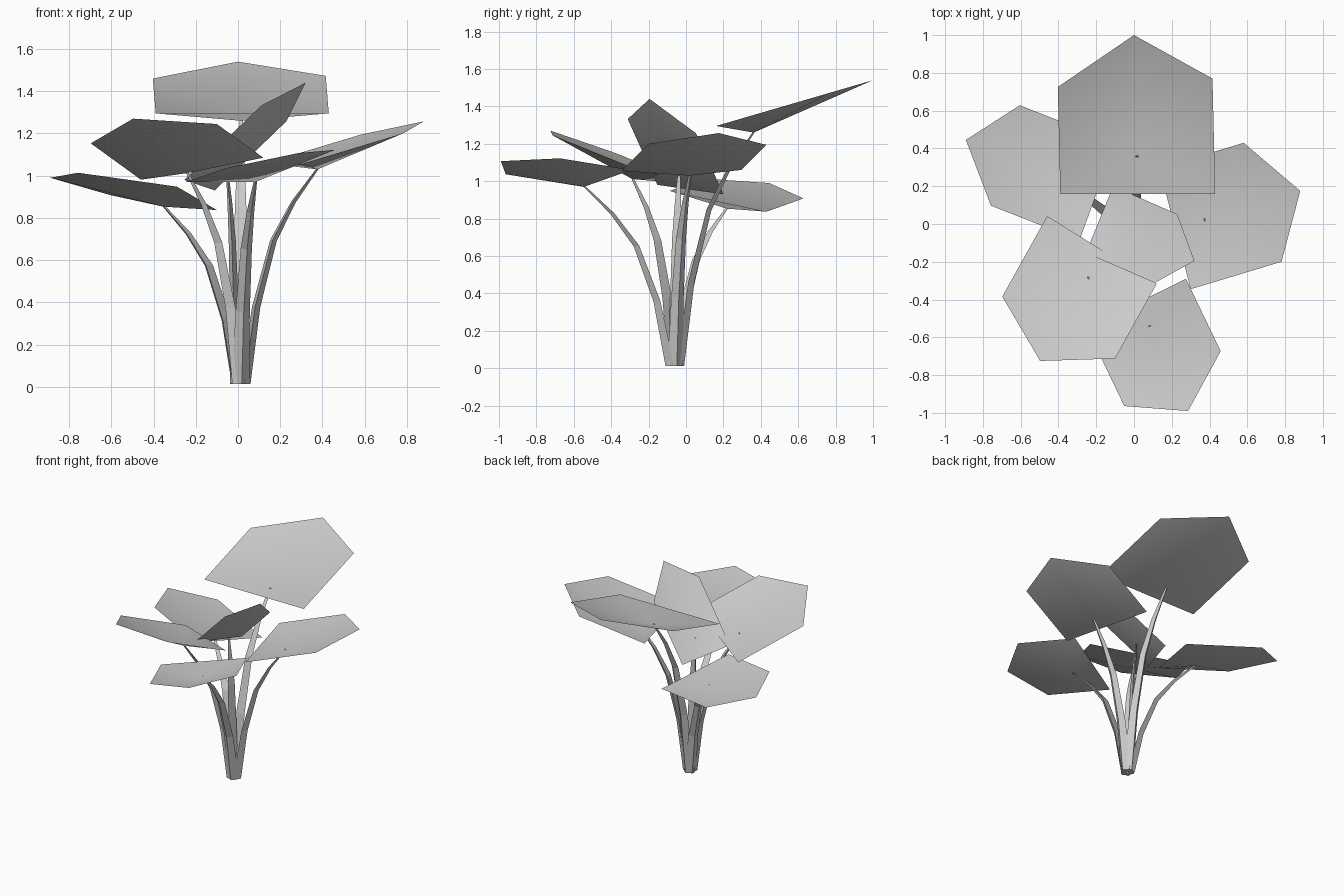
import bpy
from mathutils import Vector

if "Cube" in bpy.data.objects:
    bpy.data.objects.remove(bpy.data.objects["Cube"])


def make_object(name, verts, faces, smooth):
    mesh = bpy.data.meshes.new(name)
    mesh.from_pydata([tuple(v) for v in verts], [], faces)
    mesh.update()
    obj = bpy.data.objects.new(name, mesh)
    bpy.context.collection.objects.link(obj)
    for p in mesh.polygons:
        p.use_smooth = smooth
    return obj


# Pentagonal leaf with a shallow dip where the stalk joins; returns that point
def leaf(name, left, right, tip):
    left, right, tip = Vector(left), Vector(right), Vector(tip)
    mid = (left + right) / 2
    along, across = tip - mid, right - left
    normal = across.cross(along).normalized()
    hub = mid + along * 0.21 - normal * across.length * 0.11
    rim = [left, right, right + along * 0.726, tip, left + along * 0.673]
    make_object(name, [hub] + rim,
                [(0, i + 1, (i + 1) % 5 + 1) for i in range(5)], True)
    return hub


# Arching flattened stalk with a triangular, tapering section
def stalk(name, hub):
    flat = Vector((hub.x - 0.01, hub.y + 0.06, 0))
    out = flat.normalized()
    side = Vector((-out.y, out.x, 0))
    base = Vector((0.01, -0.06, 0.012)) + out * 0.025
    rise = hub - base
    verts, faces = [], []
    profile = [(0, 0, 0.042), (0.15, 0.36, 0.034), (0.39, 0.67, 0.027),
               (0.67, 0.85, 0.018), (1, 1.003, 0.008)]
    for f, h, w in profile:
        c = base + Vector((rise.x * f, rise.y * f, rise.z * h))
        tilt = Vector((0, 0, -0.5 * f))
        verts += [c + side * w - (out + tilt) * w * 0.35,
                  c - side * w - (out + tilt) * w * 0.35,
                  c + (out + tilt) * w * 0.6]
    for i in range(len(profile) - 1):
        for j in range(3):
            k = (j + 1) % 3
            faces.append((3 * i + j, 3 * i + k, 3 * i + 3 + k, 3 * i + 3 + j))
    n = len(verts)
    faces += [(2, 1, 0), (n - 3, n - 2, n - 1)]
    make_object(name, verts, faces, False)


# Each leaf: left base corner, right base corner, tip (looking outwards)
leaves = {
    "back": ((-0.39, 0.16, 1.295), (0.43, 0.16, 1.295), (0.0, 1.0, 1.54)),
    "right": ((0.135, 0.295, 1.06), (0.30, -0.345, 1.055), (0.88, 0.175, 1.257)),
    "left_back": ((-0.289, -0.087, 0.948), (-0.10, 0.43, 0.837), (-0.89, 0.445, 0.99)),
    "left_front": ((0.12, -0.317, 1.085), (-0.46, 0.042, 0.981), (-0.497, -0.725, 1.27)),
    "front": ((0.275, -0.29, 1.06), (-0.25, -0.55, 0.97), (0.286, -0.99, 1.107)),
    "centre": ((-0.11, 0.20, 0.93), (-0.255, -0.153, 0.98), (0.32, -0.195, 1.44)),
}
for place, corners in leaves.items():
    stalk(place + "_stalk", leaf(place + "_leaf", *corners))
